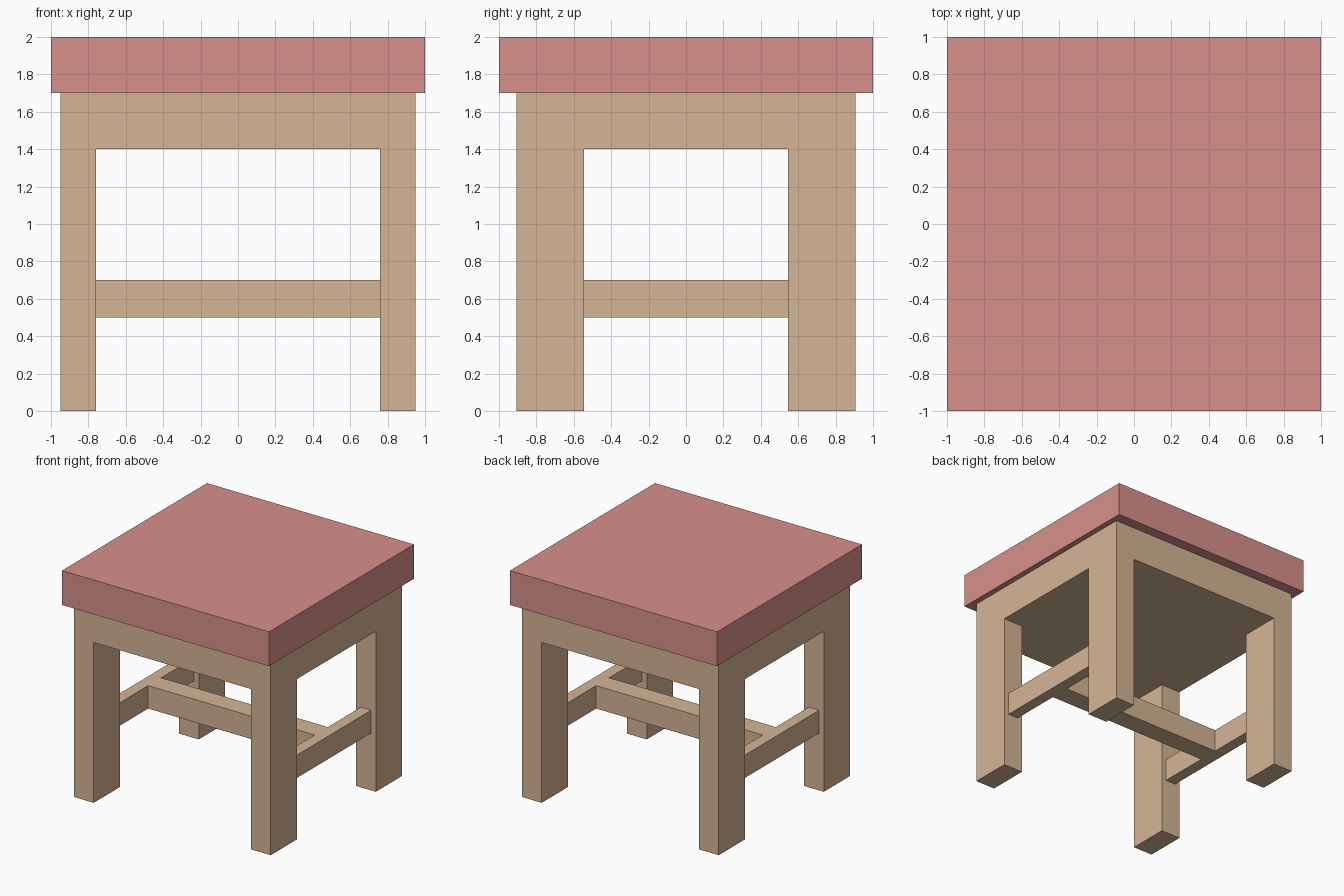
import bpy
import bmesh

if "Cube" in bpy.data.objects:
    bpy.data.objects.remove(bpy.data.objects["Cube"])


def material(name, color):
    mat = bpy.data.materials.new(name)
    mat.diffuse_color = color
    mat.use_nodes = True
    mat.node_tree.nodes["Principled BSDF"].inputs["Base Color"].default_value = mat.diffuse_color
    return mat


def box(name, lo, hi, mat):
    """Flat-sided box spanning two opposite corners."""
    bm = bmesh.new()
    bmesh.ops.create_cube(bm, size=1)
    size = [b - a for a, b in zip(lo, hi)]
    bmesh.ops.scale(bm, vec=size, verts=bm.verts)
    mesh = bpy.data.meshes.new(name)
    bm.to_mesh(mesh)
    bm.free()
    mesh.materials.append(mat)
    obj = bpy.data.objects.new(name, mesh)
    obj.location = [(a + b) / 2 for a, b in zip(lo, hi)]
    bpy.context.collection.objects.link(obj)
    return obj


wood = material("wood", (0.66, 0.46, 0.30, 1))
cushion = material("cushion", (0.68, 0.28, 0.26, 1))

LEG_X, LEG_Y = 0.19, 0.36        # leg section
OUT_X, OUT_Y = 0.95, 0.905       # outer faces of the frame
APRON_Z, FRAME_TOP = 1.40, 1.70
RAIL_LO, RAIL_HI = 0.50, 0.70    # stretcher heights
RAIL_IN, RAIL_OUT = 0.805, 0.905 # side stretcher faces

# Padded seat and the solid apron block under it
box("seat", (-1, -1, FRAME_TOP), (1, 1, 2), cushion)
box("apron", (-OUT_X, -OUT_Y, APRON_Z), (OUT_X, OUT_Y, FRAME_TOP), wood)

for sx, side in ((-1, "left"), (1, "right")):
    # Legs
    cx = sx * (OUT_X - LEG_X / 2)
    for sy, end in ((-1, "front"), (1, "back")):
        cy = sy * (OUT_Y - LEG_Y / 2)
        box(f"{end}_{side}_leg",
            (cx - LEG_X / 2, cy - LEG_Y / 2, 0),
            (cx + LEG_X / 2, cy + LEG_Y / 2, APRON_Z), wood)
    # Side stretcher between front and back leg
    x0, x1 = sorted((sx * RAIL_IN, sx * RAIL_OUT))
    y = OUT_Y - LEG_Y
    box(f"{side}_stretcher", (x0, -y, RAIL_LO), (x1, y, RAIL_HI), wood)

# Cross stretcher joining the two sides
box("cross_stretcher", (-RAIL_IN, -0.09, RAIL_LO), (RAIL_IN, 0.09, RAIL_HI), wood)
